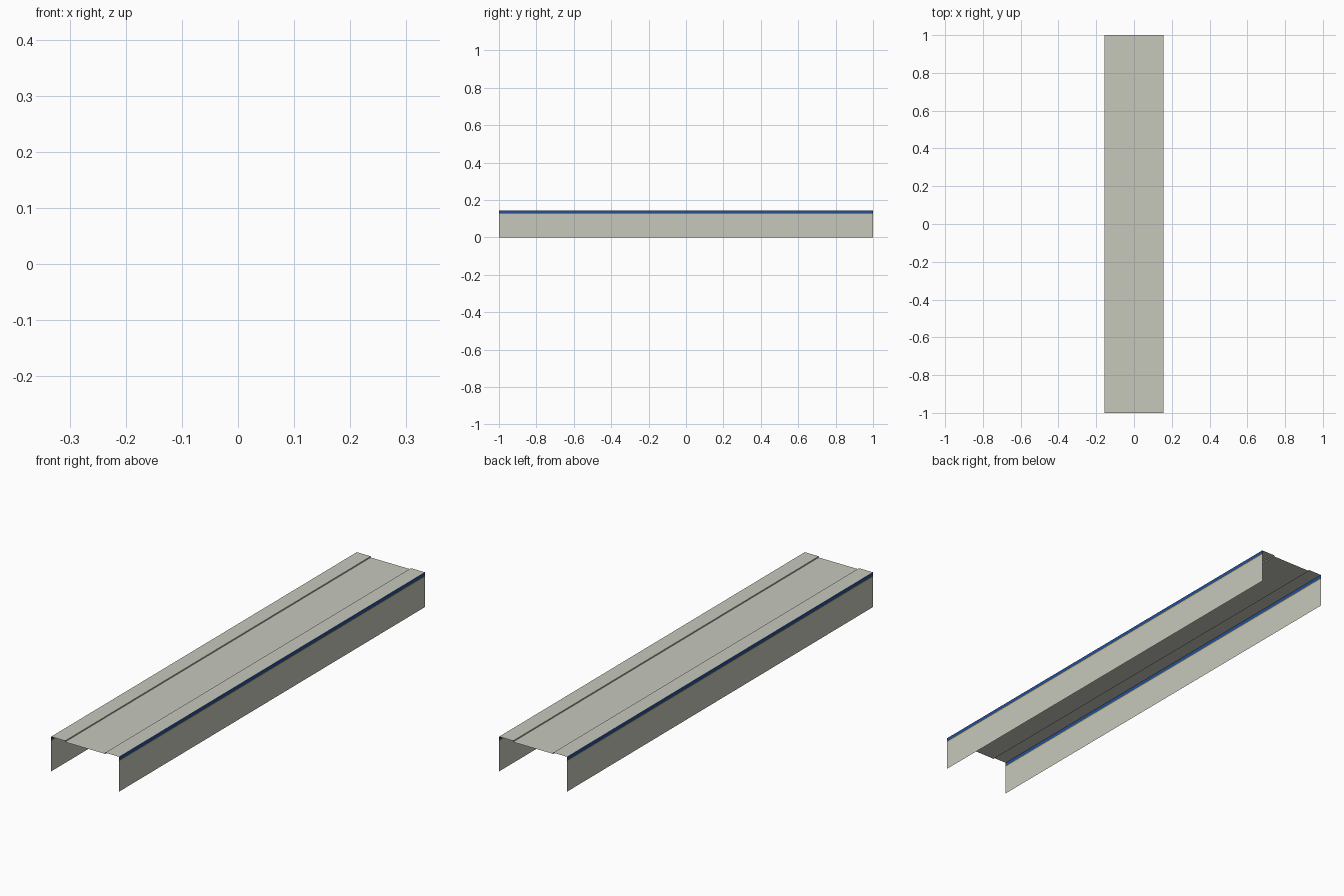
import bpy, bmesh

if "Cube" in bpy.data.objects:
    bpy.data.objects.remove(bpy.data.objects["Cube"])

W, H, L = 0.156, 0.144, 1.0   # half width, height, half length
LEDGE, STEP = 0.092, 0.005    # inner edge of the raised ledges, recess depth


def material(name, rgb):
    m = bpy.data.materials.new(name)
    m.diffuse_color = (*rgb, 1)
    m.use_nodes = True
    m.node_tree.nodes["Principled BSDF"].inputs["Base Color"].default_value = m.diffuse_color
    return m


GREY = material("warm grey", (0.57, 0.58, 0.50))
BLUE = material("blue", (0.018, 0.08, 0.31))
YELLOW = material("yellow", (0.58, 0.40, 0.06))


def sheet(name, profile, mats):
    """Extrude an open x,z profile along y as a thin sheet, one material per segment."""
    palette = list(dict.fromkeys(mats))
    bm = bmesh.new()
    rows = [[bm.verts.new((x, y, z)) for x, z in profile] for y in (-L, L)]
    for i, m in enumerate(mats):
        f = bm.faces.new((rows[0][i], rows[0][i + 1], rows[1][i + 1], rows[1][i]))
        f.material_index = palette.index(m)
    me = bpy.data.meshes.new(name)
    bm.to_mesh(me)
    bm.free()
    for m in palette:
        me.materials.append(m)
    ob = bpy.data.objects.new(name, me)
    bpy.context.collection.objects.link(ob)


# Side walls: grey with a thin yellow line and a blue band at the top edge
wall = [(W, 0), (W, 0.124), (W, 0.128), (W, H)]
colours = [GREY, YELLOW, BLUE]
sheet("right_wall", wall[::-1], colours[::-1])
sheet("left_wall", [(-x, z) for x, z in wall], colours)

# Deck: raised ledges either side of a shallow recessed middle
deck = [(-W, H), (-LEDGE, H), (-LEDGE, H - STEP),
        (LEDGE, H - STEP), (LEDGE, H), (W, H)]
sheet("deck", deck, [GREY] * 5)
